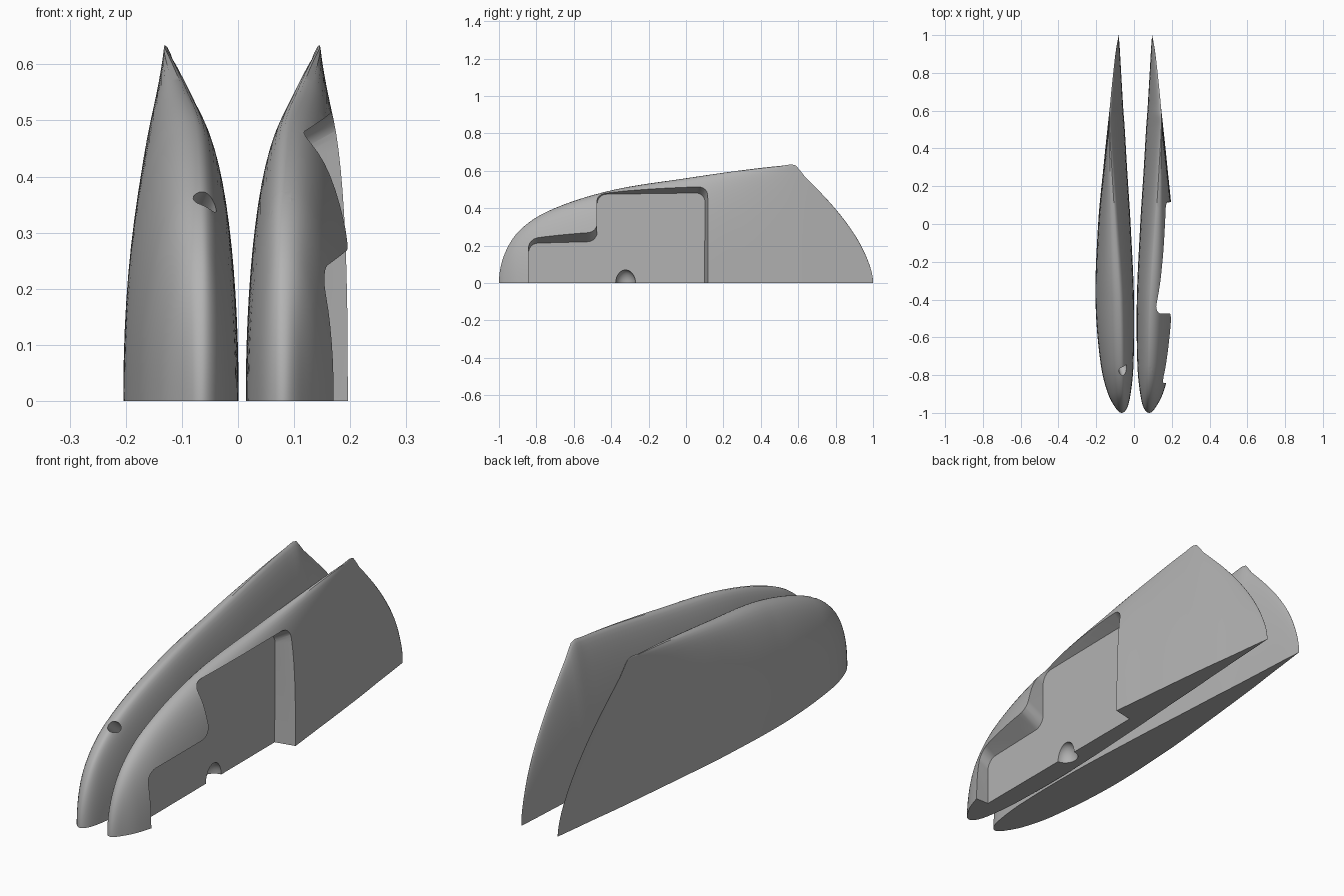
import bpy, bmesh, math
from mathutils import Vector

cube = bpy.data.objects.get("Cube")
if cube:
    bpy.data.objects.remove(cube, do_unlink=True)

GREY = (0.45, 0.45, 0.45, 1)
grey = bpy.data.materials.new("plain grey")
grey.use_nodes = True
grey.diffuse_color = GREY
grey.node_tree.nodes["Principled BSDF"].inputs["Base Color"].default_value = GREY

# Stations along the fin: y, height, outer x, inner x, ridge x
STATIONS = [
    (-1, 0, -.065, -.065, -.065), (-.97, .155, -.1, -.035, -.065),
    (-.9, .27, -.137, -.018, -.065), (-.75, .378, -.175, -.003, -.068),
    (-.4, .495, -.204, 0, -.077), (0, .56, -.19, -.018, -.1),
    (.3, .603, -.162, -.037, -.118), (.52, .628, -.139, -.05, -.13),
    (.585, .63, -.132, -.055, -.13), (.63, .575, -.127, -.058, -.127),
    (.8, .395, -.105, -.068, -.11), (.925, .22, -.09, -.075, -.095),
    (.98, .1, -.083, -.079, -.085), (1, 0, -.08, -.08, -.08)]
ANGLES = [math.acos(-s[0]) for s in STATIONS]
MIRROR_X = 0.015      # x of one fin becomes MIRROR_X - x on the other


def station_at(a):
    """Smooth interpolation of the stations by angle along the length."""
    last = len(ANGLES) - 1
    i = max(k for k in range(last) if ANGLES[k] <= a + 1e-9)
    span = ANGLES[i + 1] - ANGLES[i]
    t = (a - ANGLES[i]) / span

    def slope(k, c):
        lo, hi = max(k - 1, 0), min(k + 1, last)
        return (STATIONS[hi][c] - STATIONS[lo][c]) / (ANGLES[hi] - ANGLES[lo])

    out = []
    for c in range(1, 5):
        p, q = STATIONS[i][c], STATIONS[i + 1][c]
        m, n = slope(i, c) * span, slope(i + 1, c) * span
        out.append((2*t**3 - 3*t*t + 1)*p + (t**3 - 2*t*t + t)*m
                   + (3*t*t - 2*t**3)*q + (t**3 - t*t)*n)
    return out


def finish(bm, name):
    bmesh.ops.recalc_face_normals(bm, faces=bm.faces)
    mesh = bpy.data.meshes.new(name)
    bm.to_mesh(mesh)
    bm.free()
    mesh.materials.append(grey)
    ob = bpy.data.objects.new(name, mesh)
    bpy.context.collection.objects.link(ob)
    return ob


def make_fin(name, flip, rows=110, steps=16):
    bm = bmesh.new()
    rings = []
    for r in range(rows + 1):
        a = math.pi * r / rows
        y = -math.cos(a)
        h, outer, inner, ridge = station_at(a)
        back = min(max((y + 0.4) / 1.0, 0), 1)
        ring = []
        for k in range(2 * steps + 1):
            side, ang = (outer, k) if k <= steps else (inner, 2 * steps - k)
            power = 2.2 + back if k <= steps else 2.1 - 0.5 * back
            ang *= math.pi / 2 / steps
            x = ridge + (side - ridge) * max(math.cos(ang), 0) ** (2 / power)
            z = h * math.sin(ang) ** (2 / power)
            ring.append(bm.verts.new((MIRROR_X - x if flip else x, y, z)))
        rings.append(ring)
    # Skin, with the flat underside closing each ring
    for ra, rb in zip(rings, rings[1:]):
        for k in range(len(ra)):
            j = (k + 1) % len(ra)
            bm.faces.new((ra[k], ra[j], rb[j], rb[k]))
    bmesh.ops.remove_doubles(bm, verts=bm.verts, dist=1e-5)
    return finish(bm, name)


def make_pocket():
    """Stepped recess with rounded corners and a sloping roof."""
    floor_x, depth = 0.108, 0.19
    bm = bmesh.new()
    outline = [(-.842, -.1), (.098, -.1), (.102, .482), (-.475, .474),
               (-.475, .222), (-.842, .212)]
    face = bm.faces.new([bm.verts.new((floor_x, y, z)) for y, z in outline])
    bmesh.ops.bevel(bm, geom=[v for v in face.verts if v.co.z > 0], offset=0.05,
                    segments=6, profile=0.5, affect='VERTICES')
    ext = bmesh.ops.extrude_face_region(bm, geom=list(bm.faces))
    for v in ext["geom"]:
        if isinstance(v, bmesh.types.BMVert):
            v.co.x += depth
            v.co.z += depth * 0.56 if v.co.z > 0 else 0
            v.co.y += 0.04 if v.co.y > 0 else 0
    return finish(bm, "pocket_cutter")


def make_socket(flip):
    """Domed hole in the underside."""
    bm = bmesh.new()
    bmesh.ops.create_uvsphere(bm, u_segments=32, v_segments=16, radius=1)
    for v in bm.verts:
        x = 0.108 + v.co.x * 0.05
        v.co = (MIRROR_X - x if flip else x, -0.323 + v.co.y * 0.053, v.co.z * 0.07)
    return finish(bm, "socket_cutter")


def make_duct(flip):
    """Slanted round bore through the nose."""
    start, end = Vector((.045, -.86, .418)), Vector((.13, -.59, .222))
    axis = end - start
    bm = bmesh.new()
    bmesh.ops.create_cone(bm, cap_ends=True, segments=24, radius1=.024,
                          radius2=.024, depth=axis.length)
    turn = axis.to_track_quat('Z', 'Y')
    for v in bm.verts:
        v.co = turn @ v.co + (start + end) / 2
        if flip:
            v.co.x = MIRROR_X - v.co.x
    return finish(bm, "duct_cutter")


def cut(ob, cutter):
    cutter.hide_render = True
    mod = ob.modifiers.new("cut", 'BOOLEAN')
    mod.operation = 'DIFFERENCE'
    mod.solver = 'EXACT'
    mod.object = cutter
    bpy.ops.object.select_all(action='DESELECT')
    ob.select_set(True)
    bpy.context.view_layer.objects.active = ob
    bpy.ops.object.modifier_apply(modifier=mod.name)
    bpy.data.objects.remove(cutter, do_unlink=True)


right_fin = make_fin("right_fin", False)
left_fin = make_fin("left_fin", True)
cut(left_fin, make_pocket())
for fin, flip in ((left_fin, False), (right_fin, True)):
    cut(fin, make_socket(flip))
    cut(fin, make_duct(flip))
    bpy.ops.object.shade_smooth_by_angle(angle=math.radians(32))
